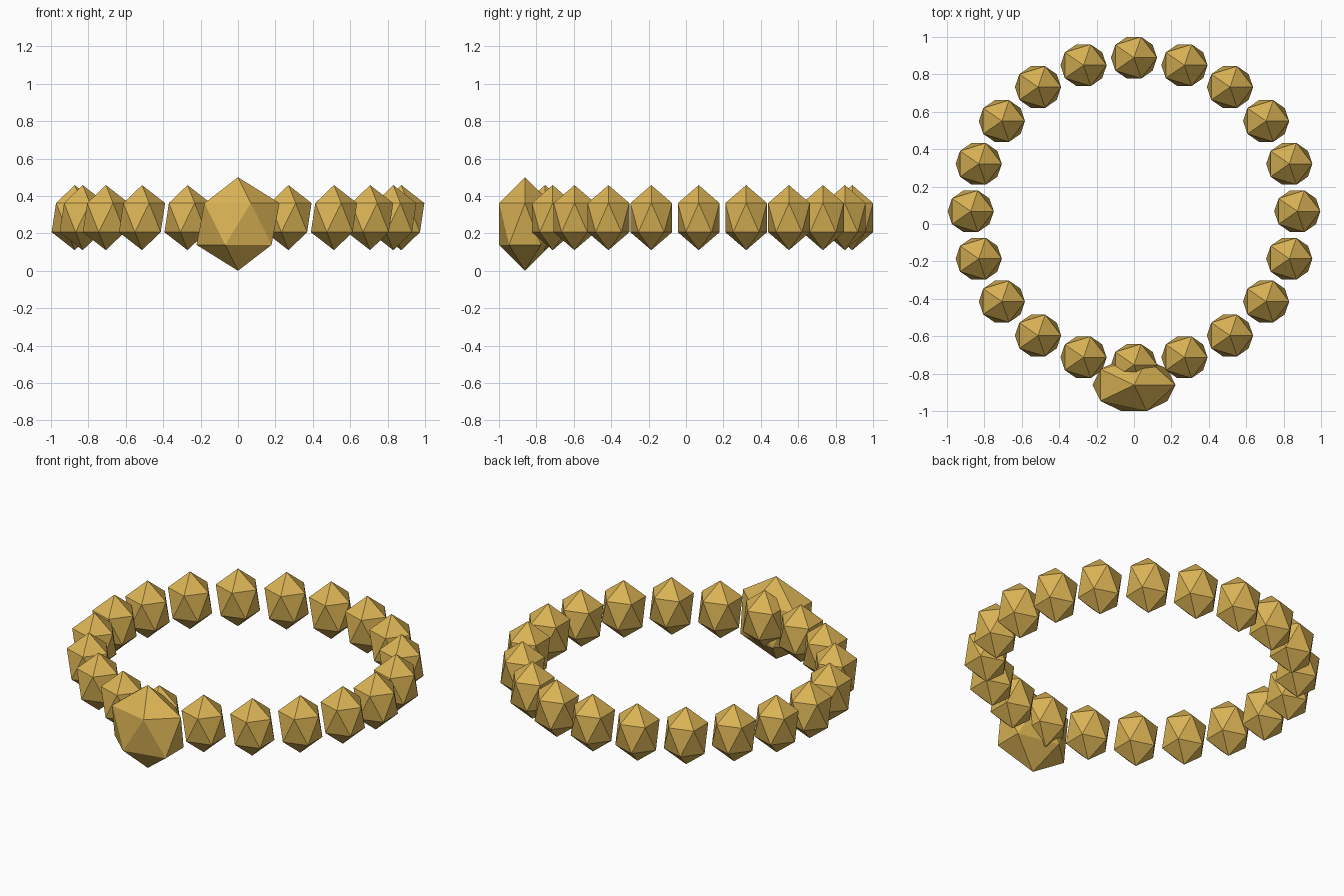
import bpy
from math import sin, cos, tau

cube = bpy.data.objects.get("Cube")
if cube:
    bpy.data.objects.remove(cube, do_unlink=True)

GOLD = (0.70, 0.45, 0.09, 1.0)
gold = bpy.data.materials.new("gold")
gold.use_nodes = True
gold.diffuse_color = GOLD
gold.node_tree.nodes["Principled BSDF"].inputs["Base Color"].default_value = GOLD


def faceted_stone(name, location, radii):
    """Twenty-sided stone stretched to the given radii."""
    bpy.ops.mesh.primitive_ico_sphere_add(subdivisions=1, radius=1, location=location)
    stone = bpy.context.object
    stone.name = name
    stone.scale = radii
    bpy.ops.object.transform_apply(location=False, rotation=False, scale=True)
    bpy.ops.object.shade_flat()
    stone.data.materials.append(gold)
    return stone


# Ring of beads, all facing the same way, on a slightly oval loop
BEADS = 20
RING_X, RING_Y, RING_CENTRE_Y = 0.873, 0.821, 0.068
for i in range(BEADS):
    a = tau * i / BEADS
    faceted_stone(f"bead_{i + 1}",
                  (RING_X * cos(a), RING_CENTRE_Y + RING_Y * sin(a), 0.284),
                  (0.138, 0.131, 0.174))

# Large flattened centrepiece at the front
faceted_stone("pendant", (0, -0.861, 0.25), (0.248, 0.163, 0.25))
